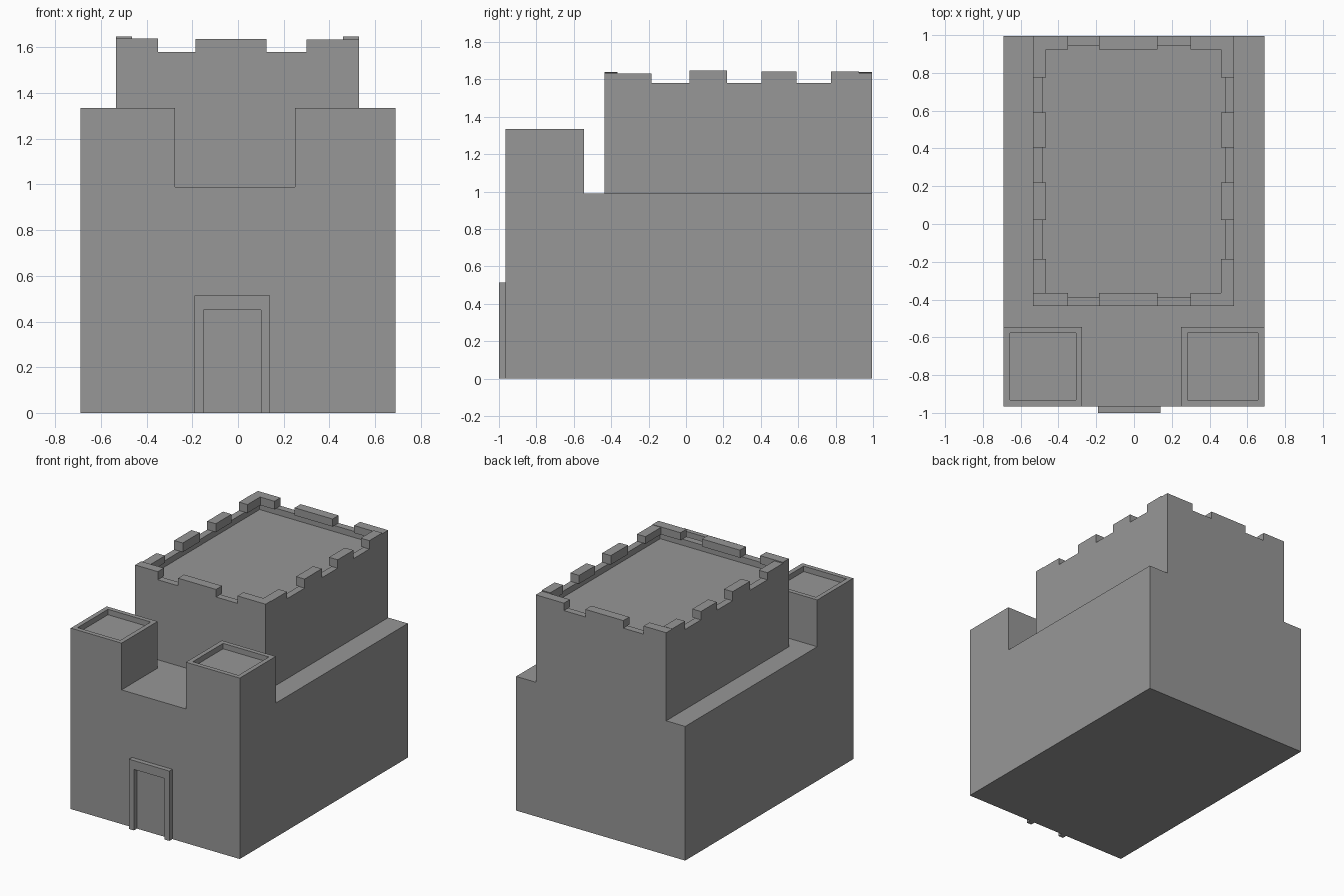
import bpy
import bmesh

default = bpy.data.objects.get("Cube")
if default:
    bpy.data.objects.remove(default, do_unlink=True)

# One stone colour for everything
stone = bpy.data.materials.new("grey_stone")
stone.use_nodes = True
STONE = (0.31, 0.31, 0.31, 1.0)
stone.diffuse_color = STONE
stone.node_tree.nodes["Principled BSDF"].inputs["Base Color"].default_value = STONE


def finish(name, bm):
    bmesh.ops.recalc_face_normals(bm, faces=bm.faces)
    mesh = bpy.data.meshes.new(name)
    bm.to_mesh(mesh)
    bm.free()
    mesh.materials.append(stone)
    obj = bpy.data.objects.new(name, mesh)
    bpy.context.collection.objects.link(obj)
    return obj


def block(name, xs, ys, zs, rim=0, sink=0, lift=(0, 0), axis=0, open_base=True):
    """Box with optional sunken top, and top ends lifted along an axis."""
    bm = bmesh.new()
    lo = [bm.verts.new((x, y, zs[0])) for x, y in corners(xs, ys)]
    hi = [bm.verts.new((x, y, zs[1])) for x, y in corners(xs, ys)]
    for i in range(4):
        j = (i + 1) % 4
        bm.faces.new((lo[i], lo[j], hi[j], hi[i]))
    top = bm.faces.new(hi)
    base = bm.faces.new(lo[::-1])
    bmesh.ops.recalc_face_normals(bm, faces=bm.faces)
    if open_base:
        bm.faces.remove(base)
    # Lean the top face
    start = (xs, ys)[axis][0]
    for v in hi:
        v.co.z += lift[0] if v.co[axis] == start else lift[1]
    # Sunken roof behind a rim
    if rim:
        bmesh.ops.inset_individual(bm, faces=[top], thickness=rim)
        floor = bmesh.ops.extrude_discrete_faces(bm, faces=[top])["faces"][0]
        for v in floor.verts:
            v.co.z -= sink
    mesh = bpy.data.meshes.new(name)
    bm.to_mesh(mesh)
    bm.free()
    mesh.materials.append(stone)
    obj = bpy.data.objects.new(name, mesh)
    bpy.context.collection.objects.link(obj)
    return obj


def corners(xs, ys):
    return [(xs[0], ys[0]), (xs[1], ys[0]), (xs[1], ys[1]), (xs[0], ys[1])]


# Main body
FRONT, BACK = -0.965, 0.995
LEDGE = 0.99
block("lower_body", (-0.69, 0.69), (FRONT, BACK), (0, LEDGE), open_base=False)

# Front towers with sunken tops
for name, xs in (("right_tower", (-0.69, -0.275)), ("left_tower", (0.25, 0.69))):
    block(name, xs, (FRONT, -0.545), (LEDGE, 1.335), rim=0.047, sink=0.04)

# Upper keep with sunken roof
KX, KY, WALL_TOP = (-0.535, 0.53), (-0.435, BACK), 1.58
RIM = 0.07
block("upper_keep", KX, KY, (LEDGE, WALL_TOP), rim=RIM, sink=0.045)

# Slightly uneven battlements, front and back
MERLON = (WALL_TOP, 1.632)
ends = [((KX[0], -0.35), (0.018, 0.008)),
        ((-0.185, 0.125), (0.02, 0.004)),
        ((0.30, KX[1]), (0.008, 0.003))]
for side, ys in (("front", (KY[0], KY[0] + RIM)), ("back", (KY[1] - RIM, KY[1]))):
    for i, (xs, lift) in enumerate(ends):
        block(f"{side}_merlon_{i + 1}", xs, ys, MERLON, lift=lift)

# Battlements along both sides, meeting the corner pieces
runs = [((KY[0] + RIM, -0.185), (0.008, 0.0)),
        ((0.02, 0.22), (0.0, 0.015)),
        ((0.405, 0.59), (0.0, 0.01)),
        ((0.775, KY[1] - RIM), (0.0, 0.01))]
for side, xs in (("right", (KX[0], KX[0] + RIM)), ("left", (KX[1] - RIM, KX[1]))):
    for i, (ys, lift) in enumerate(runs):
        block(f"{side}_merlon_{i + 1}", xs, ys, MERLON, lift=lift, axis=1)

# Door surround: an upright U outline pushed out from the front wall
outline = [(-0.19, 0), (-0.15, 0), (-0.15, 0.45), (0.10, 0.45),
           (0.10, 0), (0.14, 0), (0.14, 0.515), (-0.19, 0.515)]
bm = bmesh.new()
face = bm.faces.new([bm.verts.new((x, FRONT, z)) for x, z in outline])
out = bmesh.ops.extrude_face_region(bm, geom=[face])["geom"]
bmesh.ops.translate(bm, vec=(0, -1.0 - FRONT, 0),
                    verts=[g for g in out if isinstance(g, bmesh.types.BMVert)])
finish("door_frame", bm)
